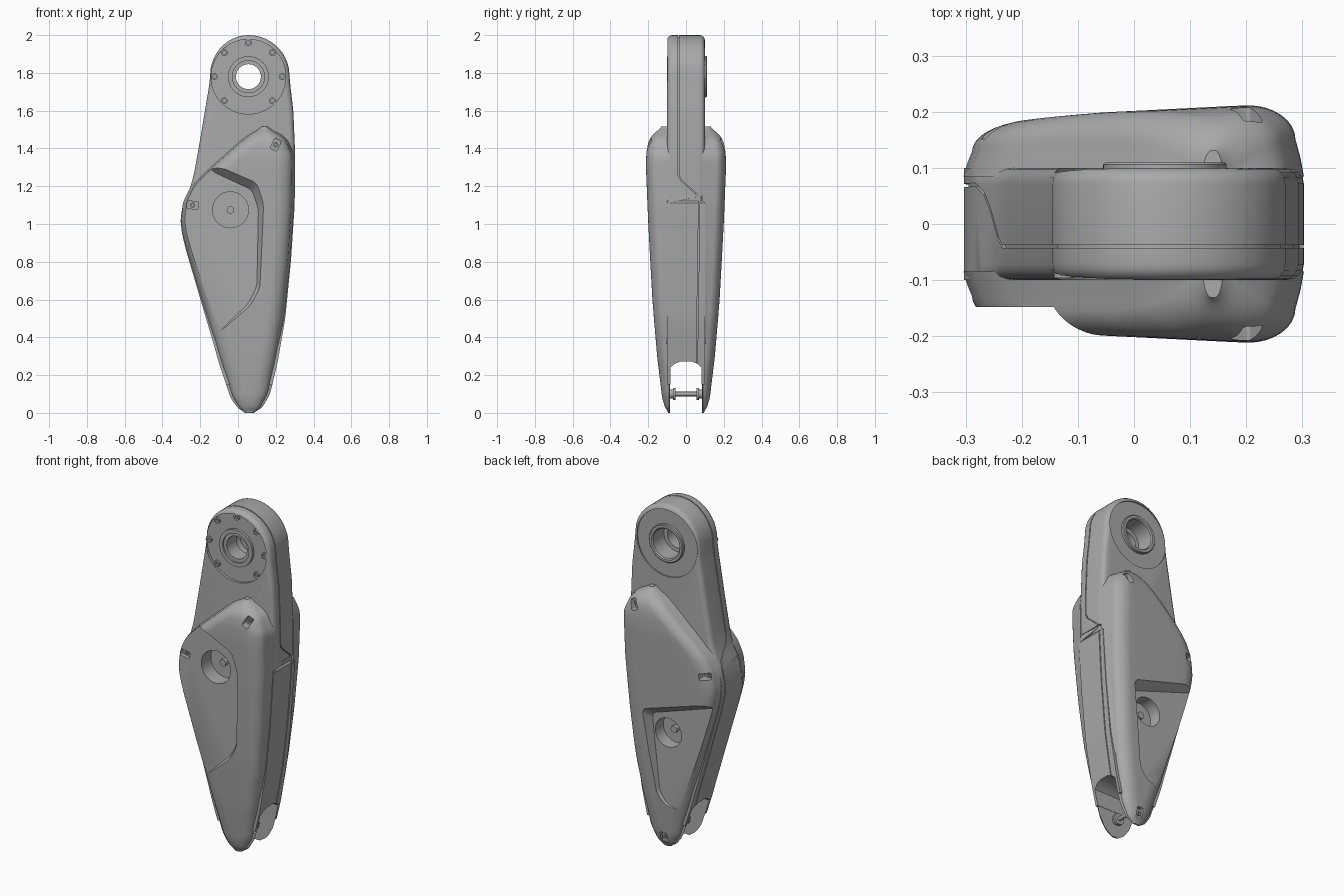
import bpy, bmesh, math
from mathutils import Vector

if "Cube" in bpy.data.objects:
    bpy.data.objects.remove(bpy.data.objects["Cube"], do_unlink=True)

grey = bpy.data.materials.new("light_grey")
grey.use_nodes = True
grey.diffuse_color = (0.4, 0.4, 0.4, 1)
grey.node_tree.nodes["Principled BSDF"].inputs["Base Color"].default_value = (0.4, 0.4, 0.4, 1)

CX, CZ = 0.055, 1.78          # joint centre
BOT = 0.1                     # fork pin height


def lerp_table(table, z):
    """Softened linear lookup in a list of (z, value)."""
    def look(q):
        if q <= table[0][0]:
            return table[0][1]
        for (a, u), (b, v) in zip(table, table[1:]):
            if q <= b:
                return u + (v - u) * (q - a) / (b - a)
        return table[-1][1]
    return sum(look(z + d * 0.008) for d in range(-2, 3)) / 5


def finish(bm, name):
    bmesh.ops.recalc_face_normals(bm, faces=bm.faces)
    mesh = bpy.data.meshes.new(name)
    bm.to_mesh(mesh)
    bm.free()
    mesh.materials.append(grey)
    obj = bpy.data.objects.new(name, mesh)
    bpy.context.scene.collection.objects.link(obj)
    return obj


def prism(name, pts, a, b, axis="y", grow=1.0, corner=0.0, rim=0.0, rim_above=0.0):
    """Extrude a 2D outline along an axis; grow scales the far end."""
    bm = bmesh.new()
    put = (lambda p, t: (p[0], t, p[1])) if axis == "y" else (lambda p, t: (t, p[0], p[1]))
    mx = sum(p[0] for p in pts) / len(pts)
    mz = sum(p[1] for p in pts) / len(pts)
    far = [(mx + (p[0] - mx) * grow, mz + (p[1] - mz) * grow) for p in pts]
    lo = [bm.verts.new(put(p, a)) for p in pts]
    hi = [bm.verts.new(put(p, b)) for p in far]
    bm.faces.new(lo)
    bm.faces.new(hi[::-1])
    n = len(pts)
    for i in range(n):
        j = (i + 1) % n
        bm.faces.new((lo[i], hi[i], hi[j], lo[j]))
    bmesh.ops.recalc_face_normals(bm, faces=bm.faces)
    if corner:
        ends = set(lo)
        edges = [e for e in bm.edges if (e.verts[0] in ends) != (e.verts[1] in ends)]
        bmesh.ops.bevel(bm, geom=edges, offset=corner, segments=5, profile=0.5, affect="EDGES")
    if rim:
        ends = set(lo)
        edges = [e for e in bm.edges if (e.verts[0] in ends) == (e.verts[1] in ends)
                 and min(v.co.z for v in e.verts) > rim_above]
        bmesh.ops.bevel(bm, geom=edges, offset=rim, segments=4, profile=0.5, affect="EDGES")
    return finish(bm, name)


def disc(name, x, z, r, a, b, n=48):
    ring = [(x + r * math.cos(2 * math.pi * i / n), z + r * math.sin(2 * math.pi * i / n)) for i in range(n)]
    return prism(name, ring, a, b)


def collar(name, x, z, profile, n=48):
    """Spin a closed (radius, y) profile about the y axis."""
    bm = bmesh.new()
    rings = [[bm.verts.new((x + r * math.cos(2 * math.pi * i / n), y, z + r * math.sin(2 * math.pi * i / n)))
              for r, y in profile] for i in range(n)]
    m = len(profile)
    for i in range(n):
        p, q = rings[i], rings[(i + 1) % n]
        for k in range(m):
            bm.faces.new((p[k], p[(k + 1) % m], q[(k + 1) % m], q[k]))
    return finish(bm, name)


def cut(obj, cutters):
    for c in cutters:
        mod = obj.modifiers.new("cut", "BOOLEAN")
        mod.operation, mod.solver, mod.object = "DIFFERENCE", "EXACT", c
    bpy.context.view_layer.update()
    dg = bpy.context.evaluated_depsgraph_get()
    mesh = bpy.data.meshes.new_from_object(obj.evaluated_get(dg))
    obj.modifiers.clear()
    obj.data = mesh


# Side outlines, as (height, x)
left_low = [(0, .05), (.01, .015), (.03, -.005), (.08, -.04), (.26, -.1), (.35, -.125), (.85, -.272), (.95, -.297),
            (1.02, -.305)]
right_low = [(0, .07), (.01, .105), (.03, .13), (.1, .17), (.27, .21), (.5, .25), (.8, .28), (1.1, .3), (1.36, .303)]
cover_left = left_low + [(1.12, -.29), (1.2, -.25), (1.27, -.18), (1.35, -.09), (1.44, .01), (1.49, .075), (1.515, .13)]
cover_right = right_low + [(1.45, .265), (1.49, .21), (1.515, .15)]
core_left = left_low + [(1.12, -.285), (1.2, -.25), (1.27, -.232), (1.45, -.2), (1.75, -.15)]
core_right = right_low + [(1.6, .293), (1.75, .275)]
depth = [(0, .095), (.02, .115), (.08, .133), (.3, .157), (.6, .18), (1, .2), (1.3, .212), (1.38, .21),
         (1.44, .2), (1.48, .175), (1.51, .13)]


def core_outline(inset):
    zs = [.15 + i * .04 for i in range(41)]
    pts = [(lerp_table(core_right, z) - inset, z) for z in zs]
    for i in range(21):
        a = math.radians(10 + 8 * i)
        rx = .218 if a < math.pi / 2 else .203
        pts.append((CX + (rx - inset) * math.cos(a), 1.785 + (.215 - inset) * math.sin(a)))
    return pts + [(lerp_table(core_left, z) + inset, z) for z in reversed(zs)]


def cover(name, side):
    """Domed shell lofted from level cross-sections."""
    bm = bmesh.new()
    rows, base, steps = 72, .085, 8
    grid = []
    for i in range(rows + 1):
        z = 1.515 * (.5 - .5 * math.cos(math.pi * i / rows))
        xl, xr, h = (lerp_table(t, z) for t in (cover_left, cover_right, depth))
        w = min(.1, .45 * (xr - xl))
        wall = max(base + .005, h - .06)
        lip = min(.015, w * .2)
        half = [(0, base), (lip * .4, (base + wall) / 2)]
        for k in range(steps + 1):
            a = math.pi / 2 * k / steps
            half.append((lip + (w - lip) * (1 - math.cos(a)), wall + (h - wall) * math.sin(a)))
        sec = [(xl + d, y) for d, y in half]
        sec += [(xl + w + (xr - xl - 2 * w) * k / 6, h) for k in range(1, 6)]
        sec += [(xr - d, y) for d, y in reversed(half)]
        row = []
        for x, y in sec:
            tilt = .05 * min(0, x - .2) * (y - base) / max(.02, h - base)
            row.append(bm.verts.new((x, side * max(base, y + tilt), z)))
        grid.append(row)
    for p, q in zip(grid, grid[1:]):
        for k in range(len(p)):
            j = (k + 1) % len(p)
            bm.faces.new((p[k], p[j], q[j], q[k]))
    bm.faces.new(grid[0])
    bm.faces.new(grid[-1][::-1])
    return finish(bm, name)


# Main bodies
core = prism("arm_core", core_outline(0), -.1, .1, rim=.028, rim_above=1.14)
filler = prism("seam_filler", core_outline(.008), -.08, .08)
front_cover = cover("front_cover", -1)
back_cover = cover("back_cover", 1)

# Cutters: fork gap, seam, bore and round recesses
arch = [(-.083, -.1), (.083, -.1), (.083, .24), (.06, .26), (.03, .272), (-.03, .272), (-.06, .26), (-.083, .24)]
gap = prism("gap_cutter", arch, -1, 1, axis="x")
path = [(-.04, 2.1), (-.04, 1.26), (-.025, 1.23), (.055, 1.16), (.07, 1.12), (.055, .1)]
seam = prism("seam_cutter", [(y - .003, z) for y, z in path] + [(y + .003, z) for y, z in reversed(path)],
             -1, 1, axis="x")
bore = disc("bore_cutter", CX, CZ, .066, -.3, .3)
back_bore = disc("back_bore_cutter", CX, CZ, .088, 0, .3)
front_dish = disc("front_dish_cutter", CX, CZ, .198, -.3, -.085, 64)
back_dish = disc("back_dish_cutter", CX, CZ, .195, .092, .3, 64)
front_hole = disc("front_hole_cutter", -.04, 1.075, .095, -.3, -.06)
back_hole = disc("back_hole_cutter", .02, .69, .085, .06, .3)

# Cutters: sunken panels with sloping walls
front_panel = prism("front_panel_cutter", [(-.13, 1.275), (.075, 1.18), (.108, 1.08), (.1, .67), (.055, .58),
                    (-.13, .4), (-.3, .25), (-.55, .4), (-.55, 1.2), (-.25, 1.4)],
                    -.148, -.3, grow=1.3, corner=.025)
back_panel = prism("back_panel_cutter", [(-.45, .97), (.125, .78), (.075, .33), (.03, .27), (-.09, .24), (-.45, .2)],
                   .135, .3, grow=1.35, corner=.025)


def pocket(x, z, turn, near, side):
    c, s = math.cos(turn), math.sin(turn)
    pts = [(x + u * c - v * s, z + u * s + v * c) for u, v in ((-.02, -.03), (.02, -.03), (.02, .03), (-.02, .03))]
    screw = collar("cover_screw", x, z, [(.006, side * (near - .01)), (.006, side * (near + .008)),
                                         (.014, side * (near + .008)), (.014, side * (near - .01))], 16)
    return prism("pocket_cutter", pts, side * near, side * .3, corner=.008), screw


pockets, screws = {-1: [], 1: []}, []
for side in (-1, 1):
    spots = [(.2, 1.42, -.45, .165), (-.24, 1.1, 1.4, .125)]
    if side == 1:
        spots.append((.06, .06, 0, .105))
    for x, z, turn, near in spots:
        p, s = pocket(x, z, turn, near, side)
        pockets[side].append(p)
        screws.append(s)

round_cuts = [gap, bore, back_bore, front_dish, back_dish, front_hole, back_hole]
cut(core, round_cuts + [seam])
cut(filler, round_cuts)
cut(front_cover, [front_panel, front_hole] + pockets[-1])
cut(back_cover, [back_panel, back_hole] + pockets[1])
for c in round_cuts + [seam, front_panel, back_panel] + pockets[-1] + pockets[1]:
    bpy.data.objects.remove(c, do_unlink=True)

# Bearing collars and the ring of screws around the joint
parts = [core, filler, front_cover, back_cover] + screws
parts.append(collar("front_collar", CX, CZ, [(.066, -.07), (.066, -.09), (.085, -.09), (.085, -.1),
                                             (.108, -.1), (.108, -.07)], 64))
parts.append(collar("back_collar", CX, CZ, [(.086, .06), (.086, .104), (.092, .11), (.106, .11), (.11, .106),
                                            (.11, .06)], 64))
for i in range(8):
    if i != 6:
        a = math.pi / 4 * i
        parts.append(collar("joint_screw", CX + .18 * math.cos(a), CZ + .18 * math.sin(a),
                            [(.009, -.08), (.009, -.096), (.018, -.096), (.018, -.08)], 20))

# Bolts inside the round openings
parts.append(disc("front_hole_bolt", -.04, 1.075, .02, -.085, -.05, 20))
parts.append(disc("back_hole_bolt", .02, .69, .02, .05, .085, 20))

# Fork pin with a stepped head at each end
parts.append(disc("fork_pin", CX, BOT, .012, -.09, .09, 24))
for side in (-1, 1):
    parts.append(disc("pin_head", CX, BOT, .033, side * .055, side * .07, 32))
    parts.append(disc("pin_flange", CX, BOT, .024, side * .07, side * .09, 32))

# Smooth shading with sharp edges kept
bpy.ops.object.select_all(action="DESELECT")
for p in parts:
    p.select_set(True)
bpy.context.view_layer.objects.active = core
bpy.ops.object.shade_smooth_by_angle(angle=math.radians(32))
